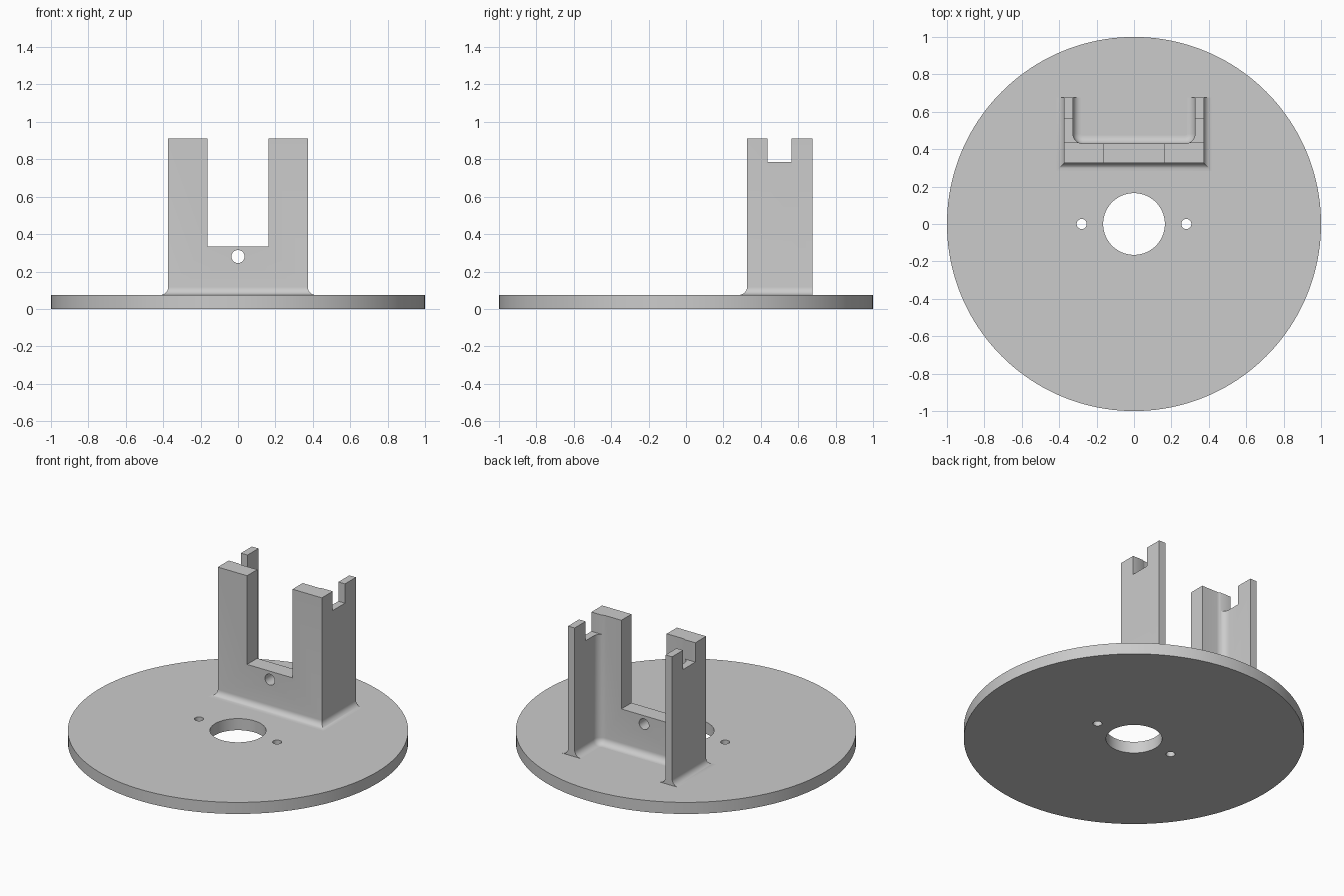
import bpy
import bmesh
import math

cube = bpy.data.objects.get("Cube")
if cube:
    bpy.data.objects.remove(cube, do_unlink=True)

grey = bpy.data.materials.new("plain_grey")
grey.use_nodes = True
grey.diffuse_color = (0.6, 0.6, 0.6, 1)
grey.node_tree.nodes["Principled BSDF"].inputs["Base Color"].default_value = (0.6, 0.6, 0.6, 1)

DISC_TOP = 0.075
BRACKET_TOP = 0.91
FILLET = 0.042


def cylinder(name, radius, depth, location, segments=48, rotation=(0, 0, 0)):
    bpy.ops.mesh.primitive_cylinder_add(vertices=segments, radius=radius, depth=depth,
                                        location=location, rotation=rotation)
    obj = bpy.context.object
    obj.name = name
    return obj


def box(name, low, high):
    centre = [(a + b) / 2 for a, b in zip(low, high)]
    bpy.ops.mesh.primitive_cube_add(size=1, location=centre)
    obj = bpy.context.object
    obj.name = name
    obj.scale = [b - a for a, b in zip(low, high)]
    return obj


def cut(target, cutters):
    """Subtract each cutter, then discard it."""
    for cutter in cutters:
        bpy.context.view_layer.update()
        mod = target.modifiers.new("cut", 'BOOLEAN')
        mod.operation = 'DIFFERENCE'
        mod.solver = 'EXACT'
        mod.object = cutter
        bpy.context.view_layer.objects.active = target
        bpy.ops.object.modifier_apply(modifier=mod.name)
        bpy.data.objects.remove(cutter, do_unlink=True)


def finish(obj):
    obj.data.materials.clear()
    obj.data.materials.append(grey)
    bpy.ops.object.select_all(action='DESELECT')
    obj.select_set(True)
    bpy.context.view_layer.objects.active = obj
    bpy.ops.object.shade_smooth_by_angle(angle=math.radians(30))


def u_profile(grow):
    """U-shaped wall outline, open to the back, thickened by grow on every side."""
    back, outer, inner = 0.675, 0.373 + grow, 0.326 - grow
    front, inner_front = 0.326 - grow, 0.43 + grow
    radius = 0.052 - grow
    points = [(-outer, back), (-outer, front), (outer, front), (outer, back), (inner, back)]
    for side in (1, -1):
        arc = []
        for i in range(9):
            a = math.pi / 2 * i / 8
            arc.append((side * (inner - radius + radius * math.cos(a)),
                        inner_front + radius - radius * math.sin(a)))
        points += arc if side == 1 else arc[::-1]
    points.append((-inner, back))
    return points


# Base disc with centre bore and two screw holes
disc = cylinder("base_disc", 1, DISC_TOP, (0, 0, DISC_TOP / 2), 160)
cut(disc, [cylinder("hole_cutter", r, 1, (x, 0, 0), n)
           for x, r, n in ((0, 0.165, 80), (-0.28, 0.027, 32), (0.28, 0.027, 32))])
finish(disc)

# Bracket wall: stacked outlines that flare into a fillet at the foot
levels = [(FILLET, DISC_TOP - 0.01)]
for i in range(9):
    a = math.pi / 2 * i / 8
    levels.append((FILLET * (1 - math.sin(a)), DISC_TOP + FILLET * (1 - math.cos(a))))
levels.append((0, BRACKET_TOP))

bm = bmesh.new()
rings = [[bm.verts.new((x, y, z)) for x, y in u_profile(grow)] for grow, z in levels]
for low, high in zip(rings, rings[1:]):
    for i in range(len(low)):
        j = (i + 1) % len(low)
        bm.faces.new((low[i], low[j], high[j], high[i]))
bm.faces.new(rings[0][::-1])
bm.faces.new(rings[-1])
bmesh.ops.recalc_face_normals(bm, faces=bm.faces)
mesh = bpy.data.meshes.new("bracket")
bm.to_mesh(mesh)
bm.free()
bracket = bpy.data.objects.new("bracket", mesh)
bpy.context.collection.objects.link(bracket)

# Front slot, side notches and the hole through the front wall
cut(bracket, [
    box("slot_cutter", (-0.163, 0.2, 0.335), (0.163, 0.8, 1.2)),
    box("notch_cutter", (-0.6, 0.437, 0.785), (0.6, 0.563, 1.2)),
    cylinder("pin_hole_cutter", 0.035, 0.4, (0, 0.4, 0.28), 32, (math.pi / 2, 0, 0)),
])
finish(bracket)
